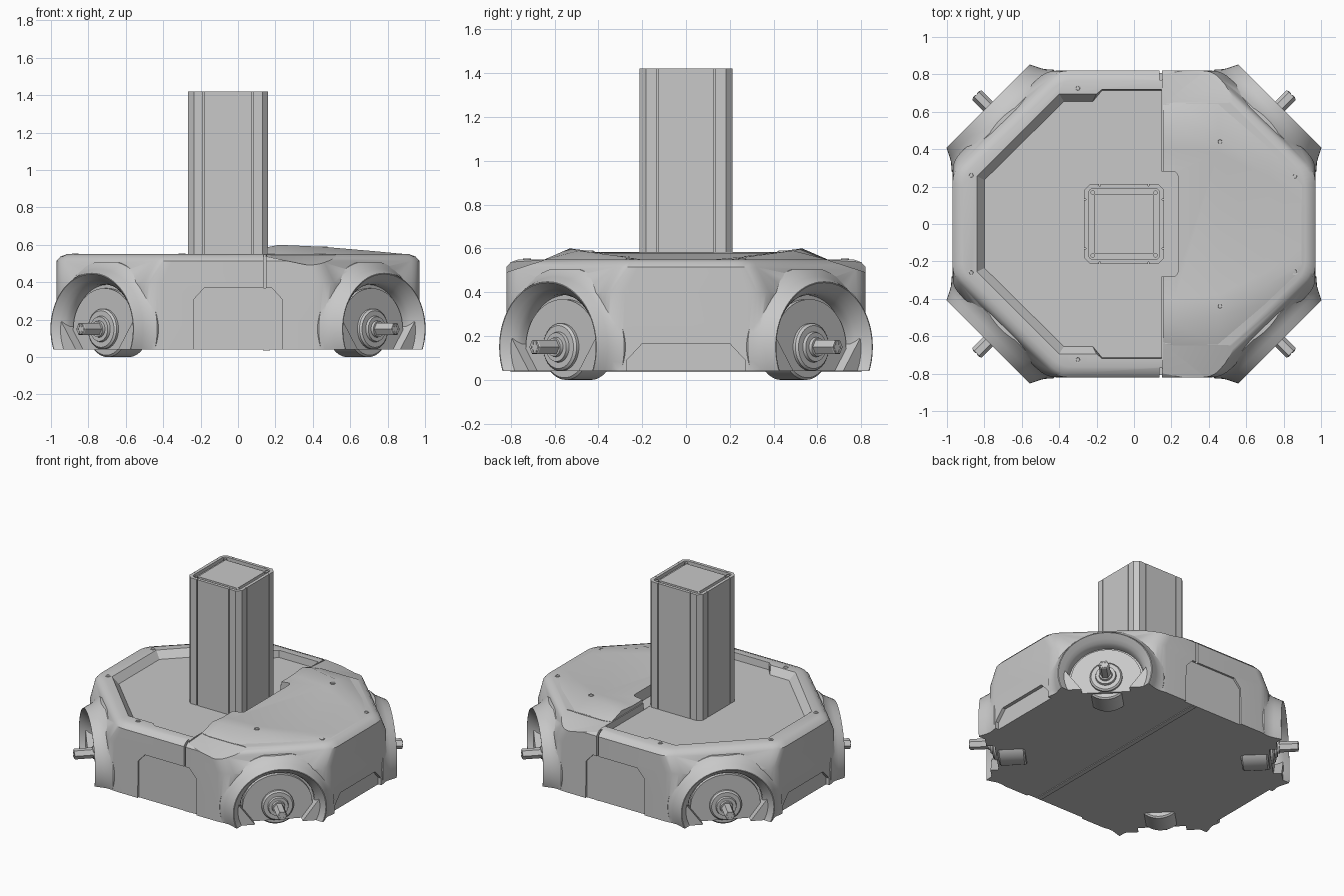
import bpy, bmesh, math
from mathutils import Matrix, Vector

old = bpy.data.objects.get("Cube")
if old:
    bpy.data.objects.remove(old, do_unlink=True)

grey = bpy.data.materials.new("light grey")
grey.use_nodes = True
COLOUR = (0.58, 0.58, 0.58, 1)
grey.diffuse_color = COLOUR
grey.node_tree.nodes["Principled BSDF"].inputs["Base Color"].default_value = COLOUR
parts = []


def add(name, bm, matrix=None):
    if matrix:
        bm.transform(matrix)
    bmesh.ops.recalc_face_normals(bm, faces=bm.faces)
    mesh = bpy.data.meshes.new(name)
    bm.to_mesh(mesh)
    bm.free()
    mesh.materials.append(grey)
    ob = bpy.data.objects.new(name, mesh)
    bpy.context.collection.objects.link(ob)
    parts.append(ob)
    return ob


def loft(name, rings, matrix=None):
    """Skin equal-length rings of 3D points and cap both ends."""
    bm = bmesh.new()
    rows = [[bm.verts.new(p) for p in ring] for ring in rings]
    n = len(rows[0])
    for a, b in zip(rows, rows[1:]):
        for i in range(n):
            j = (i + 1) % n
            bm.faces.new((a[i], a[j], b[j], b[i]))
    bm.faces.new(rows[0][::-1])
    bm.faces.new(rows[-1])
    return add(name, bm, matrix)


def prism(name, pts, z0, z1, matrix=None):
    return loft(name, [[(x, y, z) for x, y in pts] for z in (z0, z1)], matrix)


def box(name, x0, x1, y0, y1, z0, z1):
    return prism(name, [(x0, y0), (x1, y0), (x1, y1), (x0, y1)], z0, z1)


def lathe(name, profile, matrix, segs=64, squash=1.0):
    """Revolve (depth, radius) pairs about the local z axis."""
    angles = [2 * math.pi * i / segs for i in range(segs)]
    return loft(name, [[(r * math.cos(a), squash * r * math.sin(a), d) for a in angles]
                       for d, r in profile], matrix)


def boolean(target, tool, op="DIFFERENCE"):
    mod = target.modifiers.new("bool", "BOOLEAN")
    mod.operation, mod.solver, mod.object = op, "EXACT", tool
    bpy.context.view_layer.objects.active = target
    bpy.ops.object.modifier_apply(modifier=mod.name)
    parts.remove(tool)
    bpy.data.objects.remove(tool, do_unlink=True)


def mirror_y(pts):
    return pts + [(x, -y) for x, y in reversed(pts)]


def rounded(pts, r, steps=5):
    out = []
    for i, p in enumerate(pts):
        p, a, b = Vector(p), Vector(pts[i - 1]), Vector(pts[(i + 1) % len(pts)])
        a, b = p + (a - p).normalized() * r, p + (b - p).normalized() * r
        for k in range(steps + 1):
            t = k / steps
            out.append(a * (1 - t) ** 2 + p * 2 * t * (1 - t) + b * t * t)
    return out


# Body shell: rounded octagon, corners spreading below, bevelled top edge
def octagon(inset, spread):
    half = [(0.97 - inset, 0.28 + spread - inset * 0.4), (0.41 + spread - inset * 0.4, 0.82 - inset)]
    half += [(-x, y) for x, y in reversed(half)]
    return rounded(mirror_y(half), 0.06)


body = loft("body", [[(x, y, z) for x, y in octagon(i, s)] for i, s, z in (
    (0, 0.06, 0.04), (0, 0.06, 0.40), (0, 0, 0.515), (0.02, 0, 0.537), (0.055, 0, 0.55))])

# Wheel corners: local x tangent, y up, z outward
corners = {}
for sx in (-1, 1):
    for sy in (-1, 1):
        out = Vector((sx, sy, 0)).normalized()
        up = Vector((0, 0, 1))
        m = Matrix((up.cross(out), up, out)).transposed().to_4x4()
        m.translation = (sx * 0.075, -sy * 0.075, 0.15)
        label = ("front" if sy < 0 else "back") + ("_left" if sx > 0 else "_right")
        corners[label] = m

FLARE = [(0.70, 0.385), (0.89, 0.385), (0.905, 0.37), (0.925, 0.352), (0.95, 0.338),
         (0.975, 0.326), (0.998, 0.314)]
WELL = [(0.88, 0.25), (0.915, 0.252), (0.94, 0.262), (0.965, 0.28), (1.0, 0.311), (1.02, 0.33)]
for label, m in corners.items():
    fender = lathe("fender", FLARE, m, squash=0.95)
    boolean(fender, box("limits", -2, 2, -2, 2, 0.04, 0.505), "INTERSECT")
    boolean(body, fender, "UNION")
for label, m in corners.items():
    boolean(body, lathe("well", WELL, m, squash=0.95))

# Sunken deck with sloping walls
floor = mirror_y([(0.148, 0.715), (-0.17, 0.715), (-0.22, 0.655), (-0.375, 0.655), (-0.80, 0.235)])
lip = mirror_y([(0.148, 0.72), (-0.17, 0.72), (-0.20, 0.695), (-0.40, 0.695), (-0.84, 0.255)])
boolean(body, loft("pocket", [[(x, y, z) for x, y in ring]
                              for ring, z in ((floor, 0.50), (lip, 0.55), (lip, 0.7))]))

# Raised cover over one half: sections (x, base y, ridge y, ridge z, middle y, middle z)
sections = [(0.155, 0.64, 0.52, 0.587, 0.40, 0.575), (0.22, 0.65, 0.53, 0.60, 0.40, 0.583),
            (0.45, 0.65, 0.49, 0.59, 0.38, 0.579), (0.72, 0.42, 0.32, 0.567, 0.25, 0.563),
            (0.91, 0.24, 0.20, 0.549, 0.12, 0.549)]
rings = []
for x, b, r, rz, c, cz in sections:
    side = [(b, 0.50), (b, 0.548), (r, rz), (c, cz)]
    rings.append([(x, y, z) for y, z in side] + [(x, -y, z) for y, z in reversed(side)])
cover = loft("raised_cover", rings)

# Sloping scoops beside the cover
for s in (-1, 1):
    bm = bmesh.new()
    for x, y, z in ((0.155, 0.64, 0.548), (0.155, 0.84, 0.535), (0.40, 0.84, 0.485), (0.58, 0.65, 0.546)):
        bm.verts.new((x, s * y, z))
        bm.verts.new((x, s * y, 0.7))
    bmesh.ops.convex_hull(bm, input=bm.verts)
    boolean(body, add("scoop", bm))

# Column notch and the split between the halves
notch = rounded([(0.1, -0.28), (0.235, -0.28), (0.235, 0.28), (0.1, 0.28)], 0.03)
for target in (body, cover):
    boolean(target, prism("notch", notch, 0.502, 0.8))
for s in (-1, 1):
    y0, y1 = sorted((s * 0.77, s * 0.9))
    boolean(body, box("split", 0.136, 0.15, y0, y1, 0.37, 0.7))

# Shallow door recesses (front and back) and low recesses (both sides)
door = [(-0.24, -0.1), (0.24, -0.1), (0.235, 0.31), (0.18, 0.37), (-0.18, 0.37), (-0.235, 0.31)]
low = [(-0.27, -0.1), (0.27, -0.1), (0.27, 0.09), (0.2, 0.165), (-0.2, 0.165), (-0.27, 0.09)]
for turn, shape, depth in ((0, door, 0.806), (2, door, 0.806), (1, low, 0.945), (3, low, 0.945)):
    m = Matrix.Rotation(turn * math.pi / 2, 4, "Z") @ Matrix.Rotation(math.pi / 2, 4, "X")
    boolean(body, prism("recess", shape, depth, 1.2, m))

# Underside seam strip
box("underside_strip", 0.135, 0.17, -0.8, 0.8, 0.035, 0.05)

# Wheel assemblies
for label, m in corners.items():
    arc = [(0.235 * math.cos(a), 0.218 * math.sin(a))
           for a in (math.pi * i / 24 for i in range(25))]
    prism(label + "_well_plate", arc + [(-0.24, -0.11), (0.24, -0.11)], 0.80, 0.905, m)
    lathe(label + "_wheel", [(0.71, 0.14), (0.72, 0.15), (0.88, 0.15), (0.89, 0.14)], m, 48)
    lathe(label + "_hub", [(0.85, 0.108), (0.92, 0.108), (0.93, 0.098), (0.93, 0.07),
                           (0.945, 0.066), (0.945, 0.045), (0.96, 0.042)], m, 40)
    lathe(label + "_shaft", [(0.9, 0.036), (1.08, 0.036), (1.085, 0.032)], m, 6)
    for i in range(6):
        a = i * math.pi / 3
        pin = m @ Matrix.Translation((0.02 * math.cos(a), 0.02 * math.sin(a), 0))
        lathe(label + "_shaft_pin", [(1.08, 0.006), (1.088, 0.006)], pin, 8)
    for s in (-1, 1):
        tri = [(s * 0.30, -0.11), (s * 0.16, -0.11), (s * 0.27, 0.04)]
        loft(label + "_gusset", [[(x, y, d) for x, y in tri] for d in (0.88, 0.96)], m)

# Column: chamfered square with a pair of narrow grooves on each face
H = 0.213
side = [(-H + 0.03, -H), (-0.133, -H), (-0.133, -H + 0.01), (-0.127, -H + 0.01), (-0.127, -H),
        (0.127, -H), (0.127, -H + 0.01), (0.133, -H + 0.01), (0.133, -H), (H - 0.03, -H)]
outline = []
for k in range(4):
    c, s = round(math.cos(k * math.pi / 2)), round(math.sin(k * math.pi / 2))
    outline += [(x * c - y * s, x * s + y * c) for x, y in side]
centre = Matrix.Translation((-0.053, 0, 0))
column = prism("column", outline, 0.49, 1.42, centre)


def square(h, r):
    return rounded([(-h, -h), (h, -h), (h, h), (-h, h)], r)


boolean(column, prism("column_pocket", square(0.19, 0.03), 1.395, 1.6, centre))
prism("column_cap", square(0.16, 0.01), 1.38, 1.414, centre)
for sx in (-1, 1):
    for sy in (-1, 1):
        lathe("column_screw", [(1.38, 0.012), (1.415, 0.012)],
              centre @ Matrix.Translation((sx * 0.168, sy * 0.168, 0)), 12)

# Cover screws: raised ring with a sunken centre
for x, y, z in ((-0.30, 0.725, 0.551), (-0.87, 0.26, 0.551), (0.86, 0.255, 0.552), (0.46, 0.44, 0.588)):
    for s in (-1, 1):
        lathe("cover_screw", [(-0.02, 0.018), (0.002, 0.018), (0.002, 0.011), (-0.001, 0.01)],
              Matrix.Translation((x, s * y, z)), 16)

# Smooth shading with sharp creases
bpy.ops.object.select_all(action="DESELECT")
for ob in parts:
    ob.select_set(True)
bpy.context.view_layer.objects.active = body
bpy.ops.object.shade_smooth_by_angle(angle=math.radians(30))
